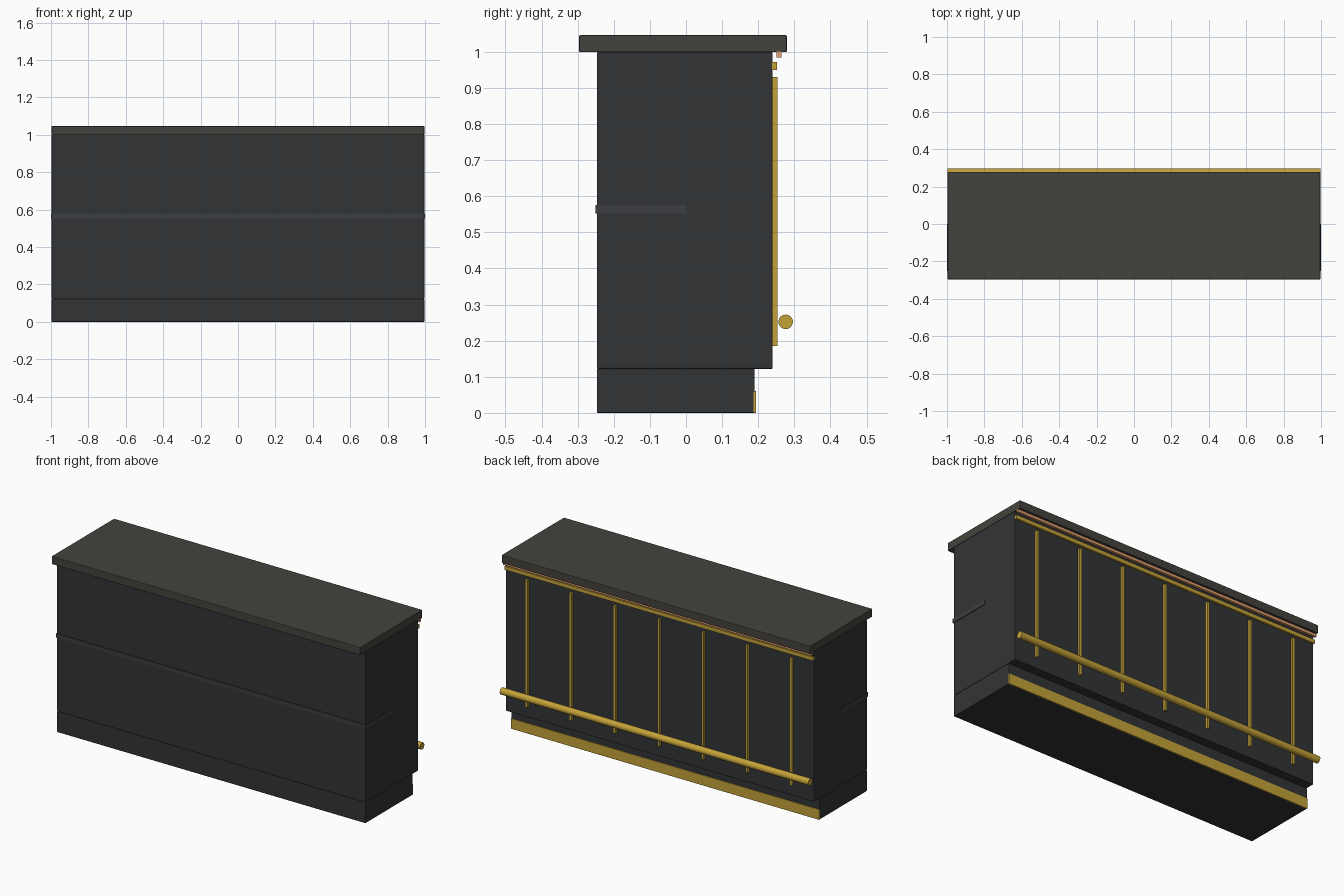
import bpy, math

if "Cube" in bpy.data.objects:
    bpy.data.objects.remove(bpy.data.objects["Cube"])

HALF = 0.996  # half length of the counter


def material(name, rgb):
    m = bpy.data.materials.new(name)
    m.diffuse_color = (*rgb, 1)
    m.use_nodes = True
    m.node_tree.nodes["Principled BSDF"].inputs["Base Color"].default_value = m.diffuse_color
    return m


dark = material("dark_panel", (0.032, 0.034, 0.037))
shelf_dark = material("dark_shelf", (0.045, 0.048, 0.052))
stone = material("stone_top", (0.06, 0.055, 0.047))
brass = material("brass", (0.55, 0.36, 0.04))
copper = material("warm_light", (0.8, 0.36, 0.16))


def box(name, x, y, z, mat, bevel=0.0):
    """Box from (min, max) ranges on each axis, with an optional small bevel."""
    bpy.ops.mesh.primitive_cube_add(
        size=1, location=[(a + b) / 2 for a, b in (x, y, z)])
    o = bpy.context.object
    o.name = name
    o.scale = [b - a for a, b in (x, y, z)]
    bpy.ops.object.transform_apply(location=False, rotation=False, scale=True)
    o.data.materials.append(mat)
    if bevel:
        b = o.modifiers.new("bevel", 'BEVEL')
        b.width = bevel
        b.segments = 2
    return o


full = (-HALF, HALF)

# Counter carcass: plinth, body, worktop
box("plinth", full, (-0.247, 0.19), (0.0, 0.122), dark, 0.003)
box("counter_body", full, (-0.247, 0.24), (0.122, 0.999), dark, 0.003)
box("worktop", full, (-0.296, 0.279), (0.999, 1.046), stone, 0.003)

# Shelf edge showing on the service side
box("service_shelf", (-1.0, 1.0), (-0.251, 0.0), (0.552, 0.576), shelf_dark)

# Brass trim on the customer side
box("kick_plate", full, (0.187, 0.194), (0.0, 0.06), brass, 0.001)
box("upper_trim", full, (0.238, 0.252), (0.95, 0.972), brass)
box("under_top_light", full, (0.25, 0.265), (0.984, 1.0), copper)

# Vertical brass strips
step = 2 * HALF / 7
for i in range(7):
    cx = (i - 3) * step
    box(f"brass_strip_{i + 1}", (cx - 0.0075, cx + 0.0075),
        (0.238, 0.254), (0.185, 0.93), brass)

# Foot rail
bpy.ops.mesh.primitive_cylinder_add(
    vertices=24, radius=0.02, depth=2 * HALF,
    location=(0, 0.276, 0.252), rotation=(0, math.pi / 2, 0))
rail = bpy.context.object
rail.name = "foot_rail"
rail.data.materials.append(brass)
bpy.ops.object.shade_smooth_by_angle()
